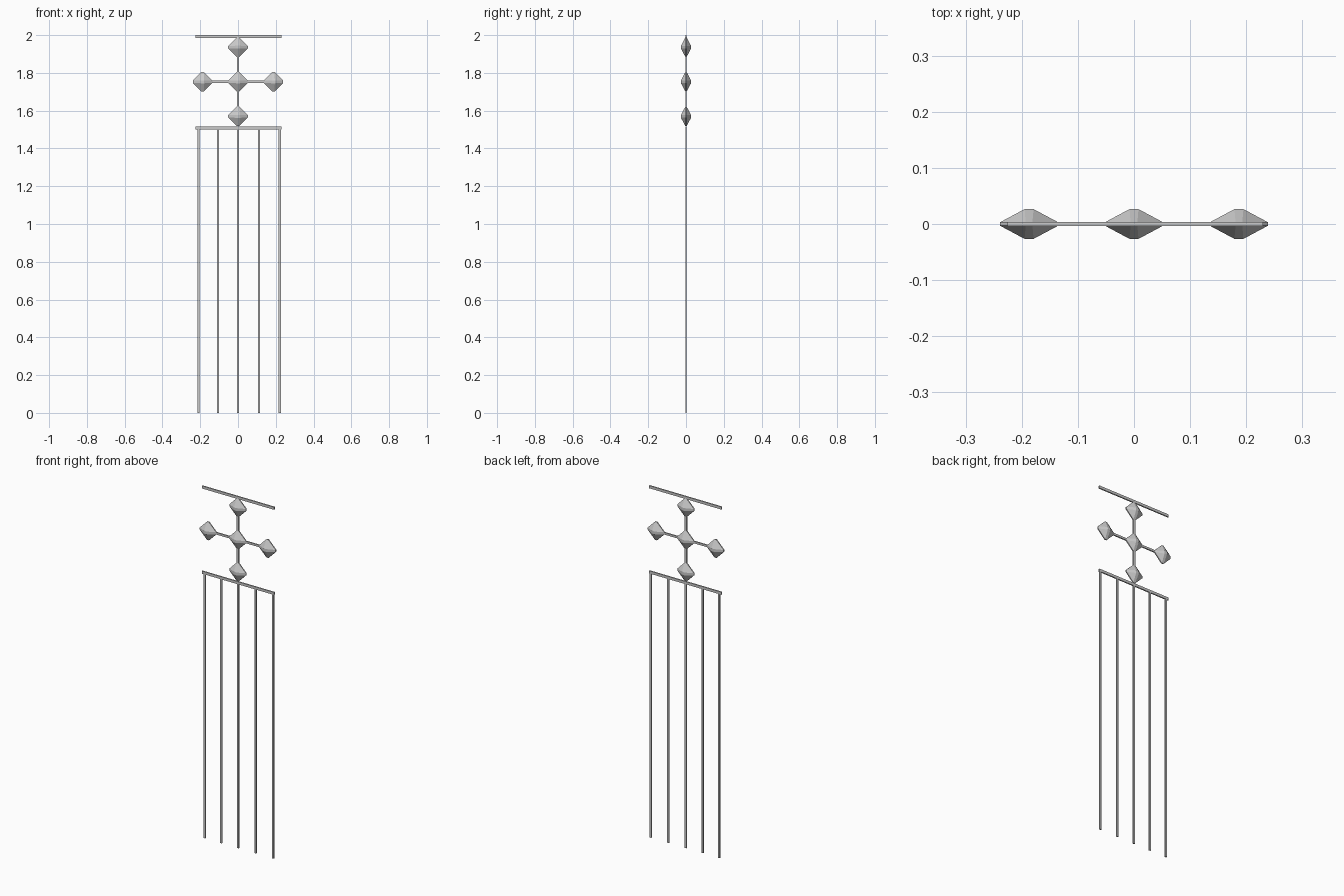
import bpy, bmesh
from itertools import product

if "Cube" in bpy.data.objects:
    bpy.data.objects.remove(bpy.data.objects["Cube"])


def box(name, center, size):
    bm = bmesh.new()
    bmesh.ops.create_cube(bm, size=1)
    bmesh.ops.scale(bm, vec=size, verts=bm.verts)
    finish(bm, name, center)


def bead(name, x, z):
    # flattened octahedron with blunted tips
    bm = bmesh.new()
    tips = [(0.052, 0.003, 0.006), (0.008, 0.0265, 0.008), (0.006, 0.003, 0.052)]
    for tip in tips:
        for s in product((-1, 1), repeat=3):
            bm.verts.new([a * b for a, b in zip(tip, s)])
    bmesh.ops.convex_hull(bm, input=bm.verts)
    finish(bm, name, (x, 0, z))


def finish(bm, name, center):
    bmesh.ops.recalc_face_normals(bm, faces=bm.faces)
    mesh = bpy.data.meshes.new(name)
    bm.to_mesh(mesh)
    bm.free()
    obj = bpy.data.objects.new(name, mesh)
    obj.location = center
    bpy.context.collection.objects.link(obj)


# horizontal bars
box("top_bar", (0.002, 0, 1.9925), (0.455, 0.007, 0.015))
box("lower_bar", (0.002, 0, 1.508), (0.455, 0.007, 0.015))

# cross rods joining the beads
box("cross_rod_horizontal", (0, 0, 1.753), (0.30, 0.007, 0.012))
box("cross_rod_vertical", (0, 0, 1.753), (0.012, 0.007, 0.30))

# diamond beads
for name, x, z in [("center", 0, 1.753), ("left", -0.187, 1.753),
                   ("right", 0.187, 1.753), ("top", 0, 1.936),
                   ("bottom", 0, 1.57)]:
    bead("bead_" + name, x, z)

# long hanging strands
for i, x in enumerate((-0.209, -0.105, 0.001, 0.111, 0.221)):
    box(f"strand_{i + 1}", (x, 0, 0.7525), (0.011, 0.007, 1.505))
